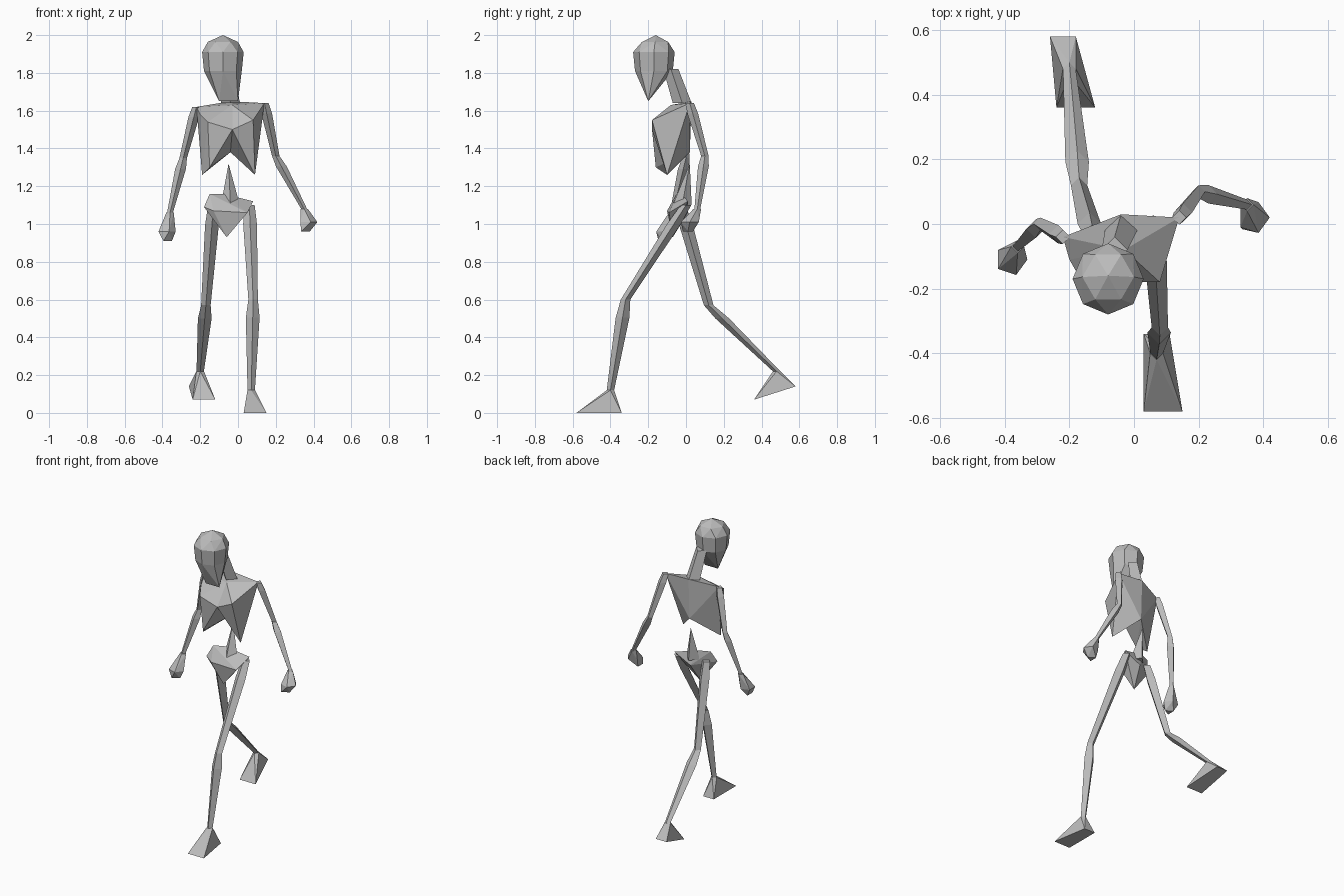
import bpy
import bmesh
from math import cos, sin, tau
from mathutils import Vector

default_cube = bpy.data.objects.get("Cube")
if default_cube:
    bpy.data.objects.remove(default_cube, do_unlink=True)

# One plain grey for the whole figure
GREY = (.5, .5, .5, 1)
grey = bpy.data.materials.new("bone grey")
grey.use_nodes = True
grey.diffuse_color = GREY
grey.node_tree.nodes["Principled BSDF"].inputs["Base Color"].default_value = GREY


def point(x, y, z):
    return Vector((x, y, z))


def finish(name, bm):
    """Turn a bmesh into a flat-shaded object with the grey material."""
    bmesh.ops.recalc_face_normals(bm, faces=bm.faces[:])
    mesh = bpy.data.meshes.new(name)
    bm.to_mesh(mesh)
    bm.free()
    mesh.materials.append(grey)
    obj = bpy.data.objects.new(name, mesh)
    bpy.context.collection.objects.link(obj)


def ring(centre, radius, sides=4):
    """Corners of a level regular polygon."""
    angles = [tau * step / sides for step in range(sides)]
    return [centre + radius * point(cos(angle), sin(angle), 0) for angle in angles]


def pair(centre, half_width):
    """Two corners on either side of a centre point."""
    sideways = point(half_width, 0, 0)
    return [centre - sideways, centre + sideways]


def chiselled(name, corners):
    """Faceted solid wrapped tightly around a handful of corners."""
    bm = bmesh.new()
    verts = [bm.verts.new(corner) for corner in corners]
    result = bmesh.ops.convex_hull(bm, input=verts)
    unused = [v for v in result["geom_interior"] if isinstance(v, bmesh.types.BMVert)]
    bmesh.ops.delete(bm, geom=unused, context="VERTS")
    finish(name, bm)


def limb(name, thickness, root, middle, tip):
    """Two jointed bones, each swelling just below its upper joint."""
    swell = .2
    stations = [
        (root, thickness),
        (root.lerp(middle, swell), thickness * 1.3),
        (middle, thickness * .9),
        (middle.lerp(tip, swell), thickness * 1.3),
        (tip, thickness * .7),
    ]
    bm = bmesh.new()
    rings = [[bm.verts.new(corner) for corner in ring(centre, radius)]
             for centre, radius in stations]
    for upper, lower in zip(rings, rings[1:]):
        for i, corner in enumerate(upper):
            bm.faces.new((corner, upper[i - 1], lower[i - 1], lower[i]))
    bm.faces.new(rings[0])
    bm.faces.new(rings[-1])
    finish(name, bm)


def arm(side, shoulder, elbow, wrist, knuckles, fingertips):
    """Thin arm ending in a small closed hand."""
    limb(side + "_arm", .022, shoulder, elbow, wrist)
    chiselled(side + "_hand",
              ring(wrist, .02) + ring(knuckles, .05, 5) + ring(fingertips, .03, 3))


def leg(side, hip, knee, ankle, heel, toes):
    """Thin leg ending in a wedge-shaped foot."""
    limb(side + "_leg", .028, hip, knee, ankle)
    chiselled(side + "_foot", ring(ankle, .02) + pair(heel, .04) + pair(toes, .06))


# Head: faceted skull, with a jaw tapering down to a narrow chin
crown = point(-.08, -.16, 2)
brow = point(-.08, -.17, 1.91)
cheeks = point(-.08, -.17, 1.81)
chiselled("skull", [crown] + ring(crown.lerp(brow, .4), .08, 6)
          + ring(brow, .11, 8) + ring(cheeks, .1, 8))
chiselled("jaw", ring(cheeks, .1, 8) + pair(point(-.05, -.2, 1.65), .05))

# Neck: slim column leaning forward into the skull
nape = point(-.04, .03, 1.65)
neck_base = point(-.04, -.02, 1.64)
chiselled("neck", ring(neck_base, .05) + ring(point(-.06, -.08, 1.82), .04))

# Ribcage: two halves that meet along the breastbone and the spine
shoulder_left = point(.14, .02, 1.64)
shoulder_right = point(-.22, -.04, 1.62)
centre_line = [
    nape,
    point(-.03, -.08, 1.63),
    point(-.03, -.18, 1.5),
    point(-.04, .02, 1.38),
]
chiselled("ribcage_left", centre_line + [
    shoulder_left, point(.08, -.18, 1.55), point(.09, -.1, 1.26)])
chiselled("ribcage_right", centre_line + [
    shoulder_right, point(-.2, -.11, 1.58), point(-.16, -.18, 1.54),
    point(-.19, -.1, 1.26), point(-.15, -.16, 1.3)])

# Lower spine rising from the pelvis to a point
spine_top = point(-.05, .02, 1.32)
spine_base = point(-.04, -.02, 1.1)
chiselled("lower_spine", [spine_top] + ring(spine_base, .05))

# Pelvis: shield shape with a point at the bottom
chiselled("pelvis", [
    point(-.18, -.08, 1.09), point(-.15, -.05, 1.16), point(-.08, -.02, 1.16),
    point(.08, .01, 1.12), point(.05, -.09, 1.06), point(-.13, -.1, 1.07),
    point(-.06, -.07, .93), point(-.04, .01, 1.06)])

# Left leg striding forward, right leg pushing off with the heel raised
leg("left", hip=point(.06, 0, 1.1), knee=point(.08, -.32, .6),
    ankle=point(.07, -.4, .12), heel=point(.07, -.34, 0), toes=point(.09, -.58, 0))
leg("right", hip=point(-.13, -.03, 1.1), knee=point(-.17, .12, .57),
    ankle=point(-.2, .48, .22), heel=point(-.22, .58, .14), toes=point(-.18, .36, .07))

# Left arm swinging back, right arm swinging forward
arm("left", shoulder_left, elbow=point(.2, .1, 1.36), wrist=point(.35, .06, 1.08),
    knuckles=point(.37, .02, 1.01), fingertips=point(.35, .01, .96))
arm("right", shoulder_right, elbow=point(-.29, 0, 1.35), wrist=point(-.36, -.07, 1.06),
    knuckles=point(-.38, -.11, .96), fingertips=point(-.38, -.12, .91))
